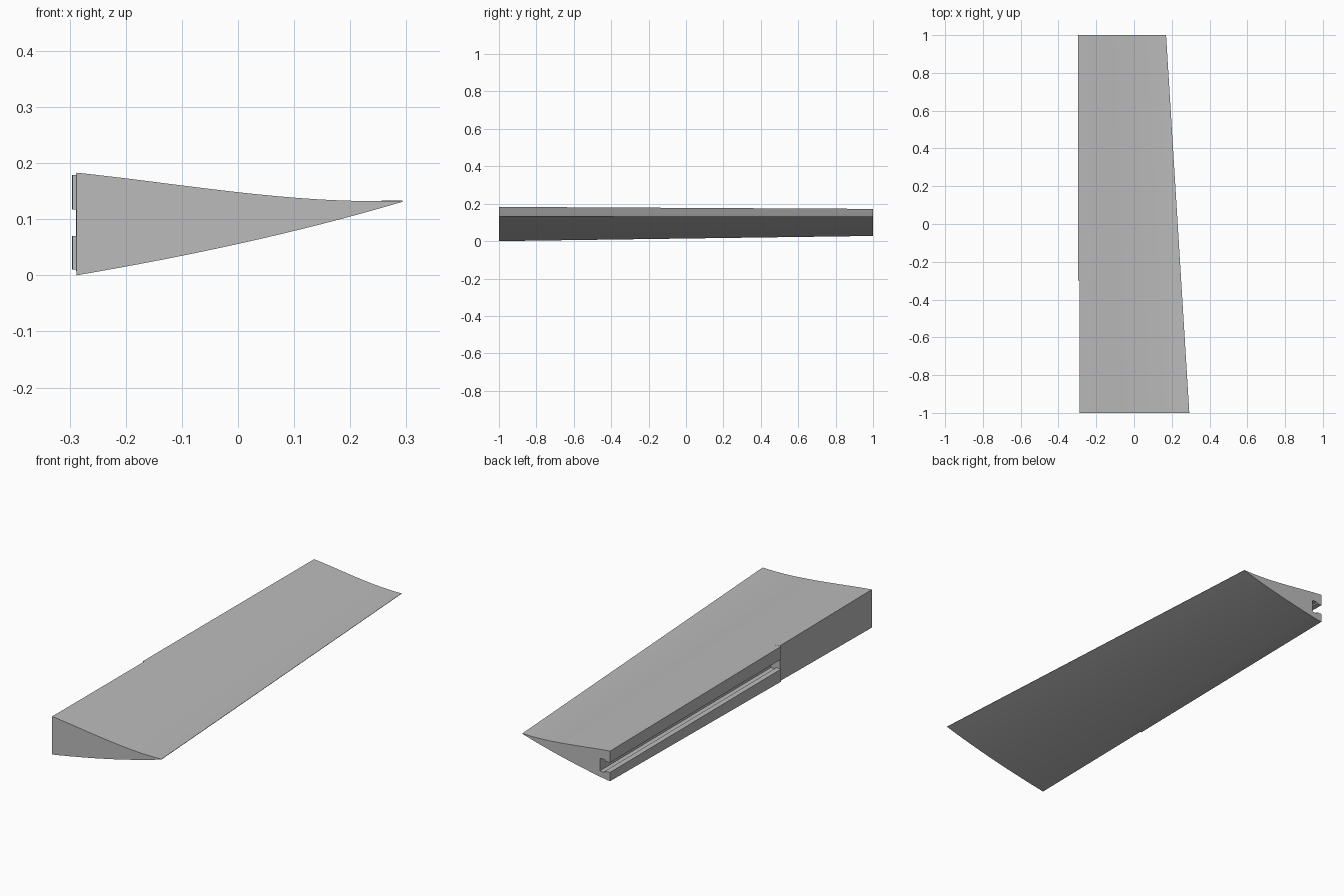
import bpy, bmesh, math

cube = bpy.data.objects.get("Cube")
if cube:
    bpy.data.objects.remove(cube)

grey = bpy.data.materials.new("plain grey")
grey.use_nodes = True
colour = (0.5, 0.5, 0.5, 1)
grey.diffuse_color = colour
grey.node_tree.nodes["Principled BSDF"].inputs["Base Color"].default_value = colour

TIP_Z = 0.132
CHORD = 0.581
STEPS = 16


def blend(points, t):
    """Smooth cubic through four heights at even spacing."""
    a, b, c, d = points
    u = 3 * t
    return (-a * (u - 1) * (u - 2) * (u - 3) / 6 + b * u * (u - 2) * (u - 3) / 2
            - c * u * (u - 1) * (u - 3) / 2 + d * u * (u - 1) * (u - 2) / 6)


def section(y, step, slotted):
    """Tapered wedge outline at one station, tip on the +x side."""
    taper = 1 - 0.105 * (y + 1)
    tip_x = 0.293 - 0.0615 * (y + 1)
    top, bottom = [], []
    for i in range(STEPS + 1):
        t = i / STEPS
        x = tip_x - CHORD * taper * (1 - t)
        top.append((x, y, TIP_Z + taper * blend((0.051, 0.0275, 0.0065, 0.001), t)))
        bottom.append((x, y, TIP_Z + taper * blend((-0.132, -0.096, -0.053, -0.001), t)))
    left = top[0][0] - step
    top[0] = (left, y, top[0][2])
    bottom[0] = (left, y, bottom[0][2])
    outline = top + bottom[::-1]
    if slotted:
        # undercut groove open on the -x side
        lip, deep = left + 0.026, left + 0.054
        groove = [(left, 0.07), (lip, 0.07), (lip, 0.063), (deep, 0.063)]
        upper = [(x, 0.187 - z) for x, z in reversed(groove)]
        outline += [(x, y, z) for x, z in groove + upper]
    return outline


def loft(name, y0, y1, step=0, slotted=False):
    bm = bmesh.new()
    rings = [[bm.verts.new(p) for p in section(y, step, slotted)] for y in (y0, y1)]
    n = len(rings[0])
    for i in range(n):
        j = (i + 1) % n
        bm.faces.new((rings[0][i], rings[0][j], rings[1][j], rings[1][i]))
    bm.faces.new(rings[0])
    bm.faces.new(rings[1])
    bmesh.ops.recalc_face_normals(bm, faces=bm.faces)
    mesh = bpy.data.meshes.new(name)
    bm.to_mesh(mesh)
    bm.free()
    mesh.materials.append(grey)
    obj = bpy.data.objects.new(name, mesh)
    bpy.context.collection.objects.link(obj)
    bpy.ops.object.select_all(action='DESELECT')
    obj.select_set(True)
    bpy.context.view_layer.objects.active = obj
    bpy.ops.object.shade_smooth_by_angle(angle=math.radians(30))


# Solid front length, then the slightly wider length with the mounting groove
loft("solid_wedge", -1, -0.3)
loft("slotted_wedge", -0.3, 1, step=0.007, slotted=True)
